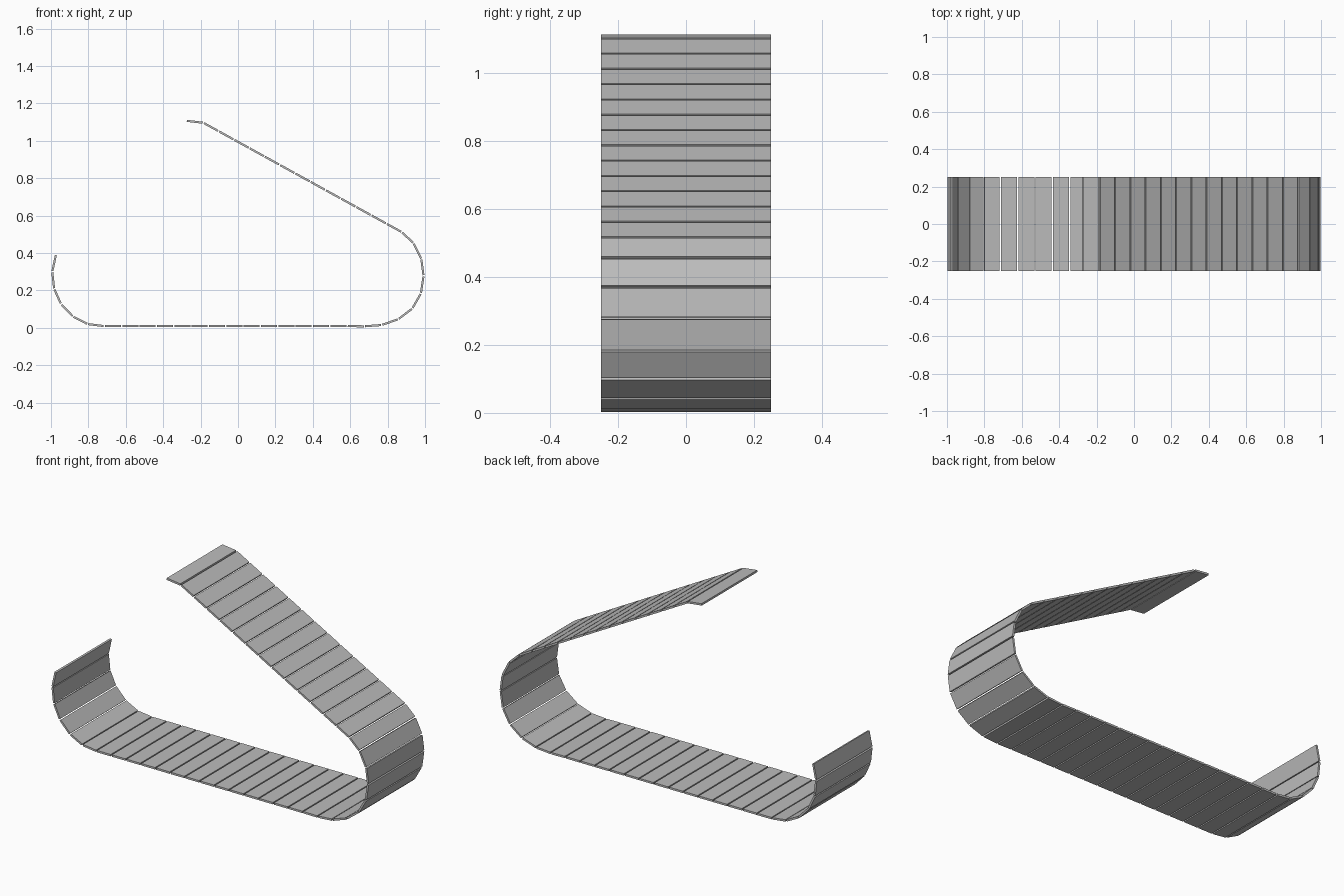
import bpy
from mathutils import Vector, Matrix

cube = bpy.data.objects.get("Cube")
if cube:
    bpy.data.objects.remove(cube, do_unlink=True)

WIDTH, THICK, GAP = 0.5, 0.011, 0.007

steel = bpy.data.materials.new("grey steel")
steel.use_nodes = True
colour = (0.5, 0.5, 0.5, 1)
steel.diffuse_color = colour
steel.node_tree.nodes["Principled BSDF"].inputs["Base Color"].default_value = colour


def run(start, end, count):
    """Evenly spaced joints from start up to, but not including, end."""
    a, b = Vector(start), Vector(end)
    return [a.lerp(b, i / count) for i in range(count)]


# Joints between the links, in the XZ plane, from one open end to the other
rear_curve = [(-0.973, 0.392), (-0.993, 0.30), (-0.983, 0.208), (-0.946, 0.127),
              (-0.882, 0.06), (-0.804, 0.02)]
ground_run = run((-0.715, 0.009), (0.676, 0.009), 15)
front_curve = [(0.676, 0.008), (0.768, 0.015), (0.857, 0.046), (0.932, 0.103),
               (0.978, 0.184), (0.992, 0.278), (0.98, 0.368), (0.938, 0.453)]
sloped_run = run((0.875, 0.512), (-0.185, 1.096), 13)
top_end = [(-0.185, 1.096), (-0.277, 1.107)]
joints = [Vector(p) for p in rear_curve + ground_run + front_curve + sloped_run + top_end]


def add_link(index, a, b):
    """Flat box link spanning two joints, leaving a small hinge gap."""
    along = b - a
    bpy.ops.mesh.primitive_cube_add(size=1)
    link = bpy.context.object
    link.name = link.data.name = f"track_link_{index:02d}"
    link.data.transform(Matrix.Diagonal((along.length - GAP, WIDTH, THICK, 1)))
    mid = (a + b) / 2
    link.location = (mid.x, 0, mid.y)
    link.rotation_euler.y = -Vector((1, 0)).angle_signed(along) * -1
    link.data.materials.append(steel)


for i, (a, b) in enumerate(zip(joints, joints[1:])):
    add_link(i + 1, a, b)
